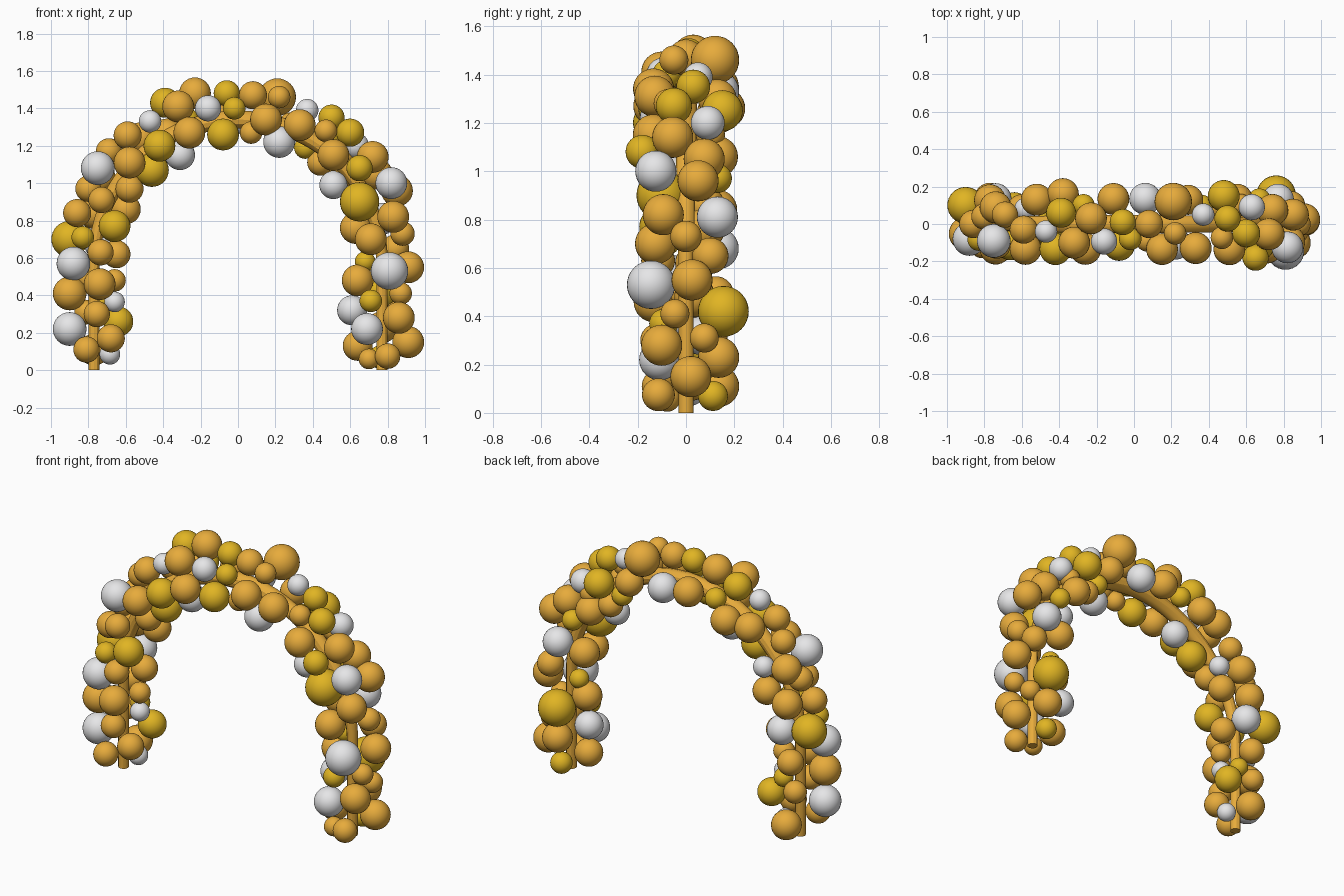
import bpy, bmesh, math

LEG_X, SPRING = 0.77, 0.57      # pole half spacing, height where the arc begins
TUBE_R, GAP = 0.03, 0.05


def material(name, rgb):
    m = bpy.data.materials.new(name)
    m.diffuse_color = (*rgb, 1)
    return m


orange = material("orange", (0.80, 0.41, 0.045))
gold = material("gold", (0.75, 0.46, 0.017))
silver = material("silver", (0.79, 0.79, 0.80))


def ball_mesh(mat):
    me = bpy.data.meshes.new("ball_" + mat.name)
    bm = bmesh.new()
    bmesh.ops.create_uvsphere(bm, u_segments=32, v_segments=16, radius=1)
    for f in bm.faces:
        f.smooth = True
    bm.to_mesh(me)
    bm.free()
    me.materials.append(mat)
    return me


meshes = {m: ball_mesh(m) for m in (orange, gold, silver)}


def balloons(mat, side, spots):
    """Balloons (x, z, radius) rest on the pole, side -1 front, 1 back; a 4th value sets y."""
    for x, z, r, *own_y in spots:
        across = abs(x) if z < SPRING else math.hypot(x, z - SPRING)
        off, reach = across - LEG_X, r + GAP
        y = own_y[0] if own_y else side * math.sqrt(max(reach * reach - off * off, 0))
        ob = bpy.data.objects.new("balloon_" + mat.name, meshes[mat])
        ob.location, ob.scale = (x, y, z), (r, r, r)
        bpy.context.collection.objects.link(ob)


# curved pole: straight legs and a half circle, a little thicker at the top
path = [(-LEG_X, 0)]
path += [(-LEG_X * math.cos(math.pi * i / 40), SPRING + LEG_X * math.sin(math.pi * i / 40))
         for i in range(41)]
path += [(LEG_X, 0)]
cu = bpy.data.curves.new("pole_path", 'CURVE')
cu.dimensions = '3D'
cu.bevel_depth, cu.bevel_resolution, cu.use_fill_caps = TUBE_R, 4, True
sp = cu.splines.new('POLY')
sp.points.add(len(path) - 1)
for p, (x, z) in zip(sp.points, path):
    p.co = (x, 0, z, 1)
    p.radius = 1 + 0.6 * max(0, (z - SPRING) / LEG_X)
cu.materials.append(orange)
tmp = bpy.data.objects.new("pole_curve", cu)
bpy.context.collection.objects.link(tmp)
bpy.context.view_layer.update()
me = bpy.data.meshes.new_from_object(tmp.evaluated_get(bpy.context.evaluated_depsgraph_get()))
bpy.data.objects.remove(tmp)
pole = bpy.data.objects.new("arch_pole", me)
bpy.context.collection.objects.link(pole)
bpy.context.view_layer.objects.active = pole
pole.select_set(True)
bpy.ops.object.shade_smooth_by_angle()

# orange balloons, front
balloons(orange, -1, [
    (-.81, .11, .07), (-.68, .17, .075, -.06), (-.755, .30, .07), (-.90, .41, .09),
    (-.74, .46, .085), (-.735, .63, .07), (-.86, .84, .075), (-.73, .91, .07),
    (-.58, 1.11, .085), (-.59, 1.255, .075, -.03), (-.32, 1.41, .085, -.1), (-.26, 1.27, .085),
    (.15, 1.34, .085), (.33, 1.31, .085), (.07, 1.27, .06), (.47, 1.28, .06),
    (.51, 1.15, .085), (.72, 1.14, .085, -.055), (.83, .82, .085), (.71, .70, .085),
    (.87, .41, .06), (.86, .28, .085), (.64, .13, .08, .02), (.70, .06, .055),
    (.80, .075, .068), (.22, 1.46, .06, -.05)])
# orange balloons, back and edges
balloons(orange, 1, [
    (-.77, .11, .085), (-.81, .31, .065), (-.66, .48, .06, .0), (-.79, .49, .075),
    (-.65, .62, .075, .03), (-.77, .84, .085), (-.60, .86, .08), (-.80, .97, .07, .04),
    (-.58, .97, .075, -.03), (-.74, 1.03, .085), (-.69, 1.17, .07, .05), (-.52, 1.24, .085, .13),
    (-.38, 1.26, .085, .16), (-.23, 1.48, .085, .03), (-.11, 1.35, .085), (.08, 1.47, .075),
    (.21, 1.46, .1, .12), (.29, 1.30, .08), (.44, 1.11, .07), (.55, 1.06, .085, .13),
    (.57, 1.15, .06), (.74, 1.05, .085), (.85, .96, .085, .05), (.63, .76, .085),
    (.88, .73, .065), (.84, .65, .075), (.64, .48, .085), (.91, .55, .085, .025),
    (.85, .31, .06), (.77, .23, .085), (.91, .15, .085, .02)])
# gold balloons
balloons(gold, -1, [
    (-.83, .71, .06), (-.66, .77, .085), (-.42, 1.20, .085), (-.08, 1.26, .085),
    (-.02, 1.40, .06, -.08), (-.06, 1.48, .07, .01), (.60, 1.27, .075, -.05),
    (.65, 1.08, .07, -.18), (.65, .90, .105, -.1), (.71, .37, .06)])
balloons(gold, 1, [
    (-.64, .26, .08, .09), (-.90, .70, .098, .1), (-.46, 1.07, .09, -.03), (-.39, 1.43, .08, .06),
    (-.27, 1.34, .06), (.36, 1.19, .06), (.50, 1.35, .07, .03), (.48, 1.25, .085, .15),
    (.67, .97, .06, .13), (.68, .58, .055), (.76, .42, .105), (.76, .07, .062),
    (-.72, .37, .055, .09)])
# silver balloons
balloons(silver, -1, [
    (-.685, .085, .055, .02), (-.90, .22, .09), (-.66, .365, .055, .0), (-.88, .57, .09, -.08),
    (-.75, 1.08, .09, -.09), (-.47, 1.33, .06, -.04), (-.31, 1.15, .08, .0), (-.16, 1.40, .07),
    (.22, 1.22, .085), (.51, .99, .075), (.82, 1.00, .085, -.125), (.81, .53, .1),
    (.69, .22, .085)])
balloons(silver, 1, [
    (-.74, .68, .085), (-.58, 1.0, .06, .08), (.06, 1.33, .085), (.37, 1.39, .06, .05),
    (.63, 1.20, .07, .09), (.77, .81, .085), (.61, .32, .08, .06)])
